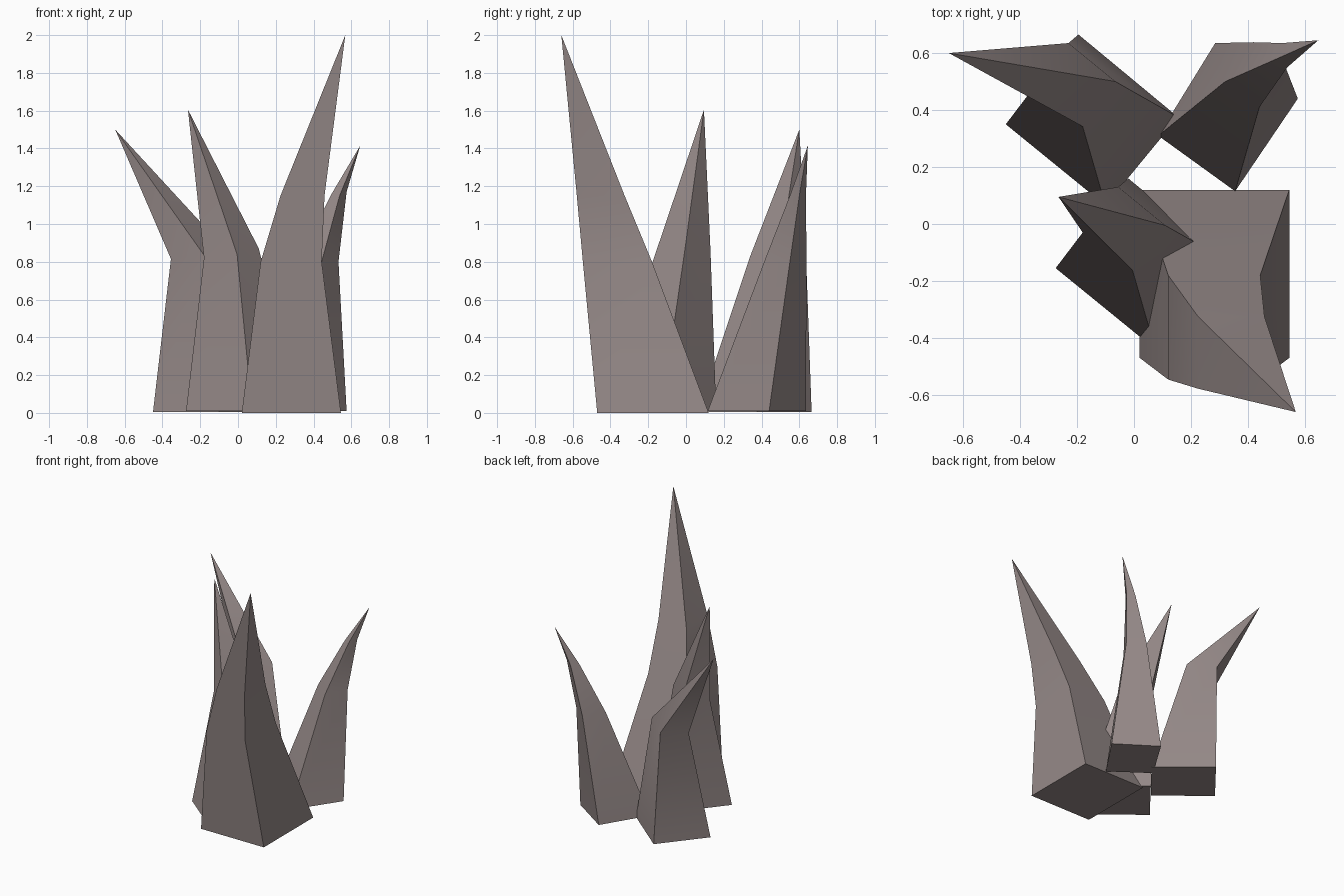
import bpy, bmesh, math

if "Cube" in bpy.data.objects:
    bpy.data.objects.remove(bpy.data.objects["Cube"])

# Single warm grey stone colour
stone = bpy.data.materials.new("warm_grey_stone")
stone.diffuse_color = (0.30, 0.25, 0.245, 1.0)
stone.use_nodes = True
stone.node_tree.nodes["Principled BSDF"].inputs["Base Color"].default_value = stone.diffuse_color


def spike(name, rings, tip):
    """Four-sided spike: stacked rings of four corners closed by a point."""
    bm = bmesh.new()
    loops = [[bm.verts.new(p) for p in ring] for ring in rings]
    bm.faces.new(loops[0])
    for low, high in zip(loops, loops[1:]):
        for i in range(4):
            j = (i + 1) % 4
            bm.faces.new((low[i], low[j], high[j], high[i]))
    top = bm.verts.new(tip)
    for i in range(4):
        bm.faces.new((loops[-1][i], loops[-1][(i + 1) % 4], top))
    bmesh.ops.recalc_face_normals(bm, faces=bm.faces)
    mesh = bpy.data.meshes.new(name)
    bm.to_mesh(mesh)
    bm.free()
    mesh.materials.append(stone)
    obj = bpy.data.objects.new(name, mesh)
    bpy.context.collection.objects.link(obj)
    bpy.context.view_layer.objects.active = obj
    obj.select_set(True)
    bpy.ops.object.shade_smooth_by_angle(angle=math.radians(25))
    obj.select_set(False)


def box_ring(x0, x1, y0, y1, z):
    return [(x0, y0, z), (x1, y0, z), (x1, y1, z), (x0, y1, z)]


# Tall front spike, leaning forward and right
spike("tall_front_spike", [
    box_ring(0.02, 0.545, -0.47, 0.12, 0.0),
    box_ring(0.12, 0.443, -0.546, -0.18, 0.80),
    box_ring(0.225, 0.458, -0.578, -0.325, 1.15),
], (0.568, -0.66, 2.0))

# Two left spikes share the same stump and differ in their tips
stump = [
    [(-0.275, -0.155, 0.01), (0.075, -0.44, 0.01),
     (0.33, -0.13, 0.01), (-0.02, 0.16, 0.01)],
    [(-0.18, -0.03, 0.82), (-0.005, -0.163, 0.84),
     (0.11, -0.005, 0.87), (-0.055, 0.13, 0.85)],
]
spike("middle_left_spike", stump, (-0.265, 0.095, 1.605))
shifted = [[(x - 0.175, y + 0.505, z - 0.005) for x, y, z in ring]
           for ring in stump]
spike("back_left_spike", shifted, (-0.65, 0.60, 1.50))

# Back right spike, leaning outward
spike("back_right_spike", [
    [(0.085, 0.31, 0.01), (0.355, 0.115, 0.01),
     (0.575, 0.44, 0.01), (0.285, 0.635, 0.01)],
    [(0.32, 0.50, 0.80), (0.44, 0.41, 0.79),
     (0.532, 0.55, 0.80), (0.42, 0.638, 0.80)],
    [(0.49, 0.575, 1.15), (0.538, 0.55, 1.15),
     (0.575, 0.603, 1.17), (0.52, 0.635, 1.15)],
], (0.647, 0.645, 1.415))
